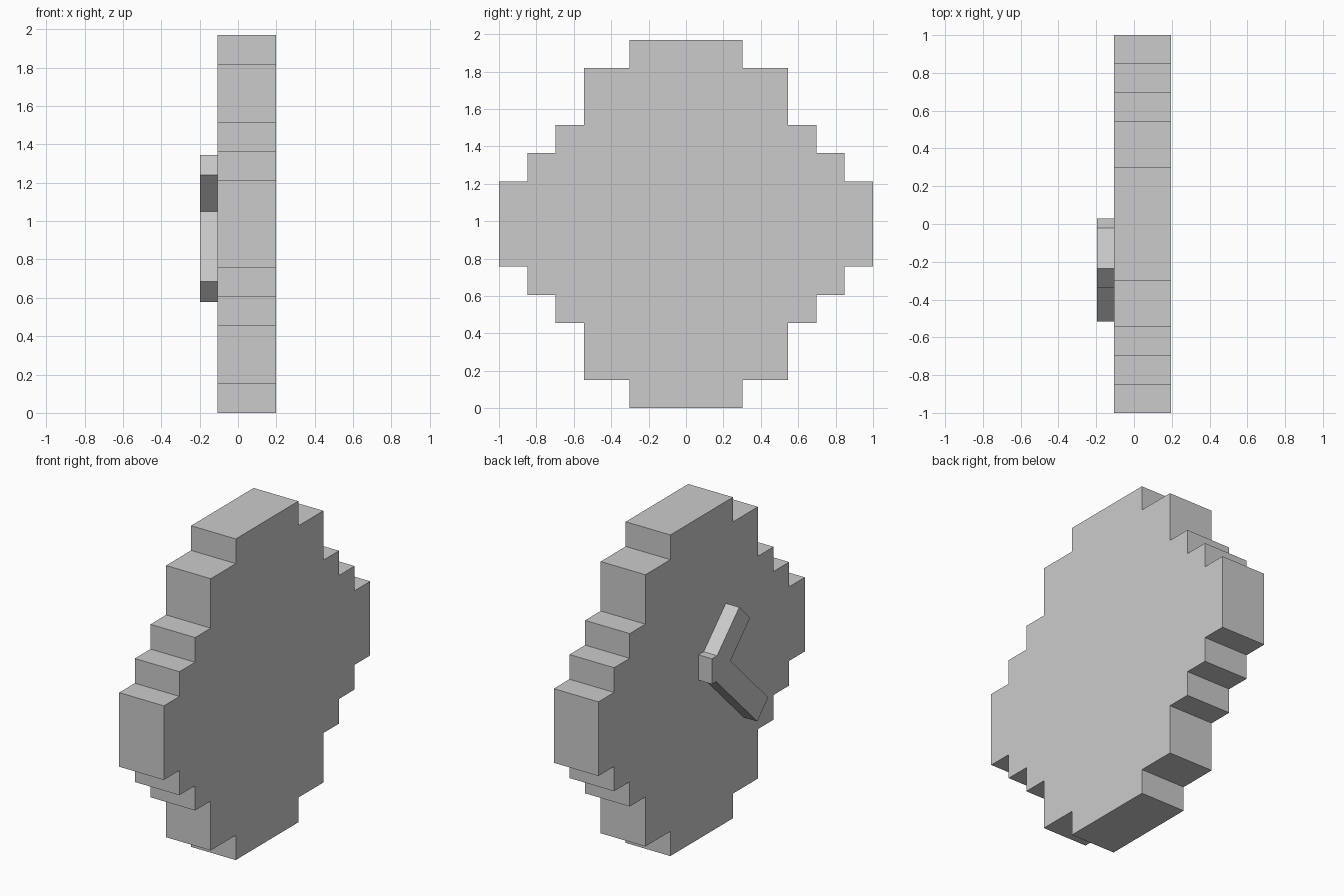
import bpy, bmesh

if "Cube" in bpy.data.objects:
    bpy.data.objects.remove(bpy.data.objects["Cube"])

U = 2 / 13.2  # size of one step of the blocky outline


def extrude_outline(name, outline, x0, x1):
    """Extrude a (y, z) outline along x from x0 to x1."""
    bm = bmesh.new()
    face = bm.faces.new([bm.verts.new((x0, y, z)) for y, z in outline])
    geom = bmesh.ops.extrude_face_region(bm, geom=[face])["geom"]
    verts = [g for g in geom if isinstance(g, bmesh.types.BMVert)]
    bmesh.ops.translate(bm, verts=verts, vec=(x1 - x0, 0, 0))
    bmesh.ops.recalc_face_normals(bm, faces=bm.faces)
    mesh = bpy.data.meshes.new(name)
    bm.to_mesh(mesh)
    bm.free()
    obj = bpy.data.objects.new(name, mesh)
    bpy.context.collection.objects.link(obj)
    return obj


# Stepped clock disc: (half width, bottom, top) of each band, in steps
bands = [(2, 0, 1), (3.6, 1, 3), (4.6, 3, 4), (5.6, 4, 5), (6.6, 5, 8),
         (5.6, 8, 9), (4.6, 9, 10), (3.6, 10, 12), (2, 12, 13)]
right = [(w * U, z * U) for w, lo, hi in bands for z in (lo, hi)]
left = [(-y, z) for y, z in reversed(right)]
extrude_outline("clock_disc", right + left, -0.106, 0.197)

# Two diagonal hands meeting at a square hub
hands = [(0.03, 0.975), (0.03, 1.13), (-0.02, 1.13), (-0.235, 1.345),
         (-0.34, 1.24), (-0.15, 1.05), (-0.515, 0.685), (-0.41, 0.578),
         (-0.01, 0.975)]
extrude_outline("clock_hands", hands, -0.197, -0.106)
